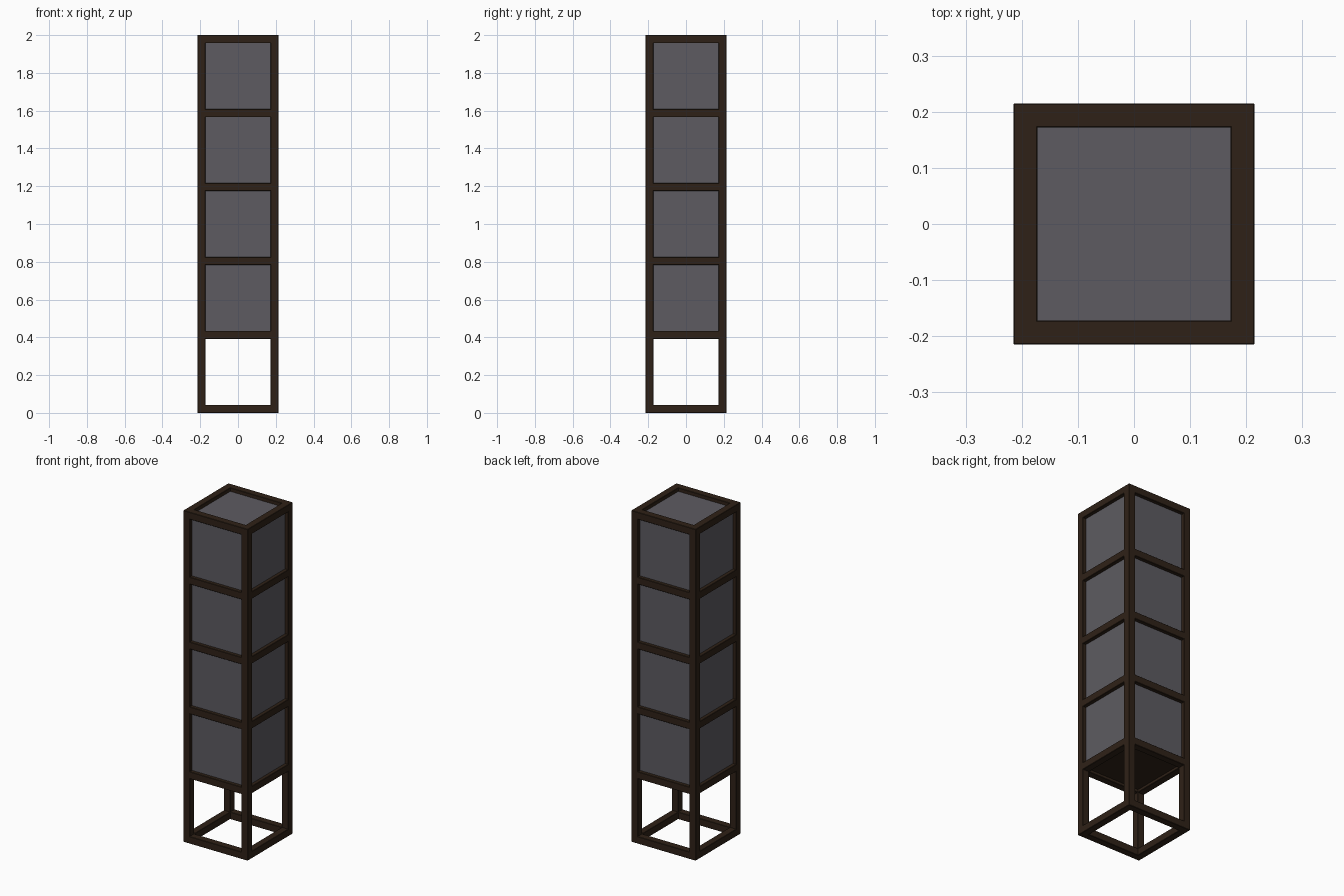
import bpy

if "Cube" in bpy.data.objects:
    bpy.data.objects.remove(bpy.data.objects["Cube"])

HALF = 0.215      # outer half width
T = 0.043         # bar thickness
HEIGHT = 2.0
BAYS = 5
PITCH = (HEIGHT - T) / BAYS
C = HALF - T / 2  # bar centre line


def material(name, rgb):
    m = bpy.data.materials.new(name)
    m.diffuse_color = (*rgb, 1.0)
    m.use_nodes = True
    m.node_tree.nodes["Principled BSDF"].inputs["Base Color"].default_value = m.diffuse_color
    return m


wood = material("dark_wood", (0.028, 0.0155, 0.0085))
fabric = material("grey_shade", (0.11, 0.105, 0.12))


def box(name, size, loc, mat, bevel=0.0):
    bpy.ops.mesh.primitive_cube_add(size=1, location=loc)
    ob = bpy.context.object
    ob.name = name
    ob.scale = size
    bpy.ops.object.transform_apply(location=False, rotation=False, scale=True)
    ob.data.materials.append(mat)
    if bevel:
        mod = ob.modifiers.new("bevel", "BEVEL")
        mod.width = bevel
        mod.segments = 1
    return ob


# corner posts
for sx in (-1, 1):
    for sy in (-1, 1):
        box("corner_post", (T, T, HEIGHT), (sx * C, sy * C, HEIGHT / 2), wood, 0.002)

# horizontal rails between the posts at every level
span = 2 * (HALF - T) + 0.01
for i in range(BAYS + 1):
    z = T / 2 + i * PITCH
    for s in (-1, 1):
        box("rail_x", (span, T, T), (0, s * C, z), wood, 0.002)
        box("rail_y", (T, span, T), (s * C, 0, z), wood, 0.002)

# recessed shade filling the upper four bays, up to the top panel
low, high = T / 2 + PITCH, HEIGHT - T / 2
box("lamp_shade", (2 * C, 2 * C, high - low), (0, 0, (low + high) / 2), fabric)

# wooden floor under the shade
box("floor_panel", (2 * C, 2 * C, 0.01), (0, 0, low), wood)
